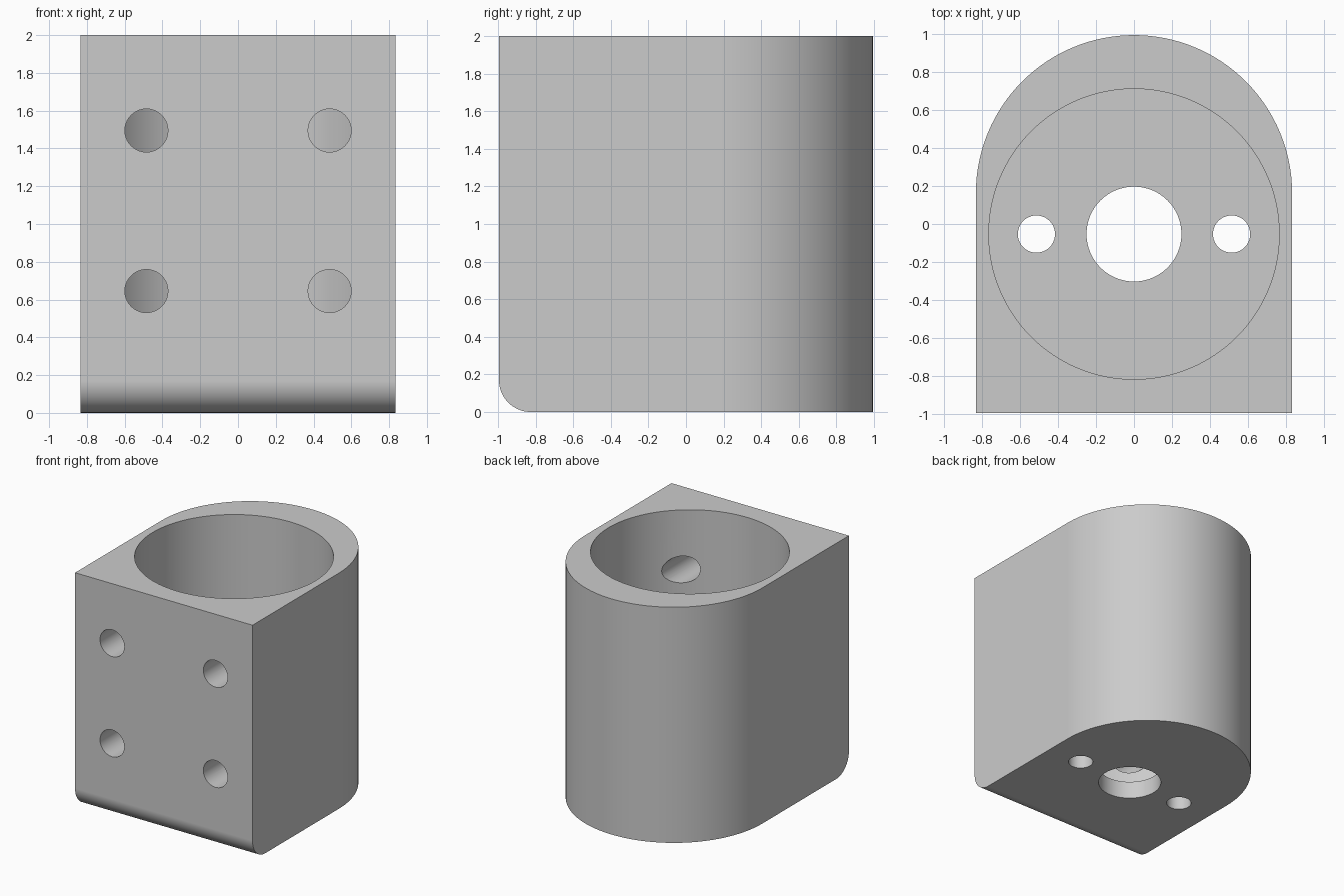
import bpy, bmesh, math

if "Cube" in bpy.data.objects:
    bpy.data.objects.remove(bpy.data.objects["Cube"])

W, BACK, FRONT, H = 0.833, 0.995, -0.995, 2.0
BORE_Y, BORE_R, FLOOR = -0.053, 0.765, 0.15
FILLET = 0.17

grey = bpy.data.materials.new("light grey")
grey.diffuse_color = (0.6, 0.6, 0.6, 1)
grey.use_nodes = True
grey.node_tree.nodes["Principled BSDF"].inputs["Base Color"].default_value = grey.diffuse_color

# Body: square front, half-round back, extruded upward
N = 64
cy = BACK - W
outline = [(-W, FRONT), (W, FRONT)]
outline += [(W * math.cos(math.pi * i / N), cy + W * math.sin(math.pi * i / N))
            for i in range(N + 1)]
bm = bmesh.new()
base = bm.faces.new([bm.verts.new((x, y, 0)) for x, y in outline])
top = bmesh.ops.extrude_face_region(bm, geom=[base])
bmesh.ops.translate(bm, vec=(0, 0, H),
                    verts=[v for v in top["geom"] if isinstance(v, bmesh.types.BMVert)])
bmesh.ops.recalc_face_normals(bm, faces=bm.faces)

# Rounded lower front edge
edge = [e for e in bm.edges
        if all(abs(v.co.z) < 1e-5 and abs(v.co.y - FRONT) < 1e-5 for v in e.verts)]
bmesh.ops.bevel(bm, geom=edge, offset=FILLET, segments=16, profile=0.5,
                affect='EDGES', clamp_overlap=False)
mesh = bpy.data.meshes.new("bored_mount_block")
bm.to_mesh(mesh)
bm.free()
mesh.materials.append(grey)
body = bpy.data.objects.new("bored_mount_block", mesh)
bpy.context.collection.objects.link(body)


def drill(name, radius, depth, centre, segments, rot=(0, 0, 0)):
    """Cut a round hole in the body and remove the cutter."""
    bpy.ops.mesh.primitive_cylinder_add(vertices=segments, radius=radius, depth=depth,
                                        location=centre, rotation=rot)
    cutter = bpy.context.object
    cutter.name = name
    cutter.hide_render = True
    cutter.data.materials.append(grey)
    mod = body.modifiers.new(name, 'BOOLEAN')
    mod.operation = 'DIFFERENCE'
    mod.solver = 'EXACT'
    mod.object = cutter
    bpy.context.view_layer.objects.active = body
    bpy.ops.object.modifier_apply(modifier=name)
    bpy.data.objects.remove(cutter, do_unlink=True)


# Main bore, leaving a floor
drill("main_bore", BORE_R, H, (0, BORE_Y, FLOOR + H / 2), 128)
# Holes through the floor
drill("centre_hole", 0.25, 0.8, (0, BORE_Y, 0), 64)
for s in (-1, 1):
    drill("floor_screw_hole", 0.098, 0.8, (s * 0.514, BORE_Y, 0), 40)
    # Front mounting holes, opening into the bore
    for z in (0.645, 1.495):
        drill("front_screw_hole", 0.114, 1.0, (s * 0.485, -0.7, z), 40,
              (math.pi / 2, 0, 0))

# Smooth curved walls, crisp edges
bpy.ops.object.select_all(action='DESELECT')
body.select_set(True)
bpy.context.view_layer.objects.active = body
bpy.ops.object.shade_smooth_by_angle(angle=math.radians(30))
wn = body.modifiers.new("even_shading", 'WEIGHTED_NORMAL')
wn.keep_sharp = True
